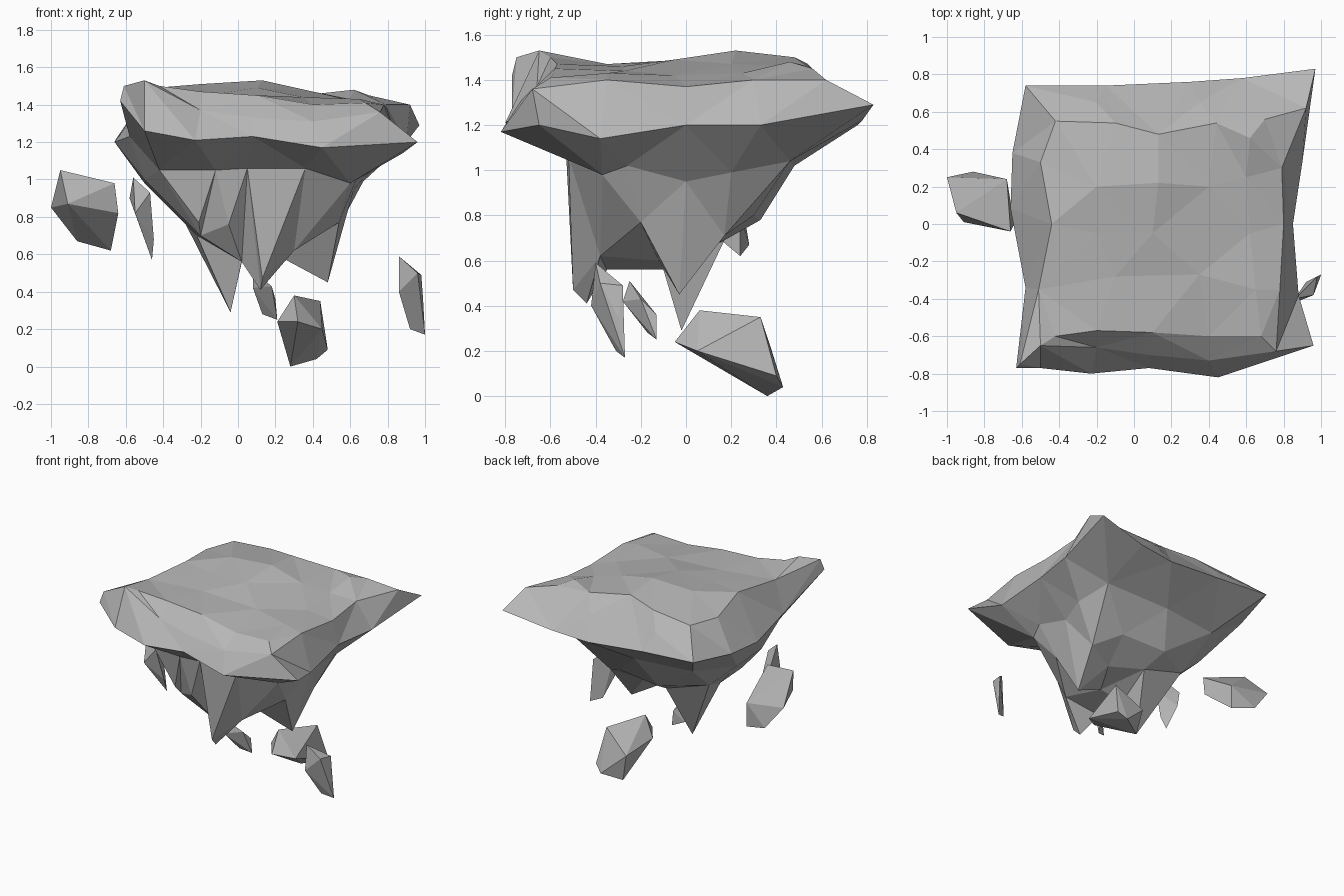
import bpy
import bmesh
from mathutils import Vector
from mathutils.geometry import delaunay_2d_cdt

default_cube = bpy.data.objects.get("Cube")
if default_cube:
    bpy.data.objects.remove(default_cube, do_unlink=True)


def make_material(name, colour):
    material = bpy.data.materials.new(name)
    material.use_nodes = True
    material.diffuse_color = colour
    material.node_tree.nodes["Principled BSDF"].inputs["Base Color"].default_value = colour
    return material


stone = make_material("grey stone", (0.47, 0.47, 0.47, 1))


def finish_object(name, bm):
    """Turn a bmesh into a flat shaded stone object."""
    bmesh.ops.recalc_face_normals(bm, faces=bm.faces)
    mesh = bpy.data.meshes.new(name)
    bm.to_mesh(mesh)
    bm.free()
    mesh.materials.append(stone)
    obj = bpy.data.objects.new(name, mesh)
    bpy.context.scene.collection.objects.link(obj)
    return obj


def loop_edges(start, count):
    """Index pairs that join a run of points into a closed loop."""
    return [(start + i, start + (i + 1) % count) for i in range(count)]


def add_terrain(bm, outline, inner_loop, peaks):
    """Triangulate height points, keeping the outline and inner loop as edges."""
    points = outline + inner_loop + peaks
    kept = loop_edges(0, len(outline)) + loop_edges(len(outline), len(inner_loop))
    flat = [Vector(point[:2]) for point in points]
    coords, _, faces, sources, _, _ = delaunay_2d_cdt(flat, kept, [], 1, 0.0001)
    verts = []
    for coord, source in zip(coords, sources):
        verts.append(bm.verts.new((coord.x, coord.y, points[source[0]][2])))
    for face in faces:
        bm.faces.new([verts[i] for i in face])


def add_boulder(name, corners):
    """Wrap a faceted hull around a few corner points."""
    bm = bmesh.new()
    verts = [bm.verts.new(corner) for corner in corners]
    hull = bmesh.ops.convex_hull(bm, input=verts)
    spare = {v for v in hull["geom_interior"] + hull["geom_unused"]
             if isinstance(v, bmesh.types.BMVert)}
    bmesh.ops.delete(bm, geom=list(spare), context="VERTS")
    return finish_object(name, bm)


# Widest outline of the island, anticlockwise from the front corner
rim = [
    (-.63, -.77, 1.42), (-.5, -.77, 1.26), (-.23, -.8, 1.21), (.08, -.77, 1.23),
    (.45, -.82, 1.17), (.96, -.65, 1.2), (.88, -.38, 1.14), (.85, 0, 1.2),
    (.9, .33, 1.2), (.97, .83, 1.29), (.58, .78, 1.22), (.3, .76, 1.2),
    (-.15, .74, 1.24), (-.58, .74, 1.27), (-.65, .38, 1.22), (-.66, .08, 1.2),
    (-.58, -.34, 1.23),
]

# Raised shoulder just inside the rim
shoulder = [
    (-.61, -.75, 1.5), (-.5, -.65, 1.53), (-.2, -.66, 1.37), (.08, -.7, 1.33),
    (.4, -.73, 1.31), (.76, -.68, 1.36), (.78, -.35, 1.4), (.8, 0, 1.37),
    (.79, .3, 1.4), (.92, .62, 1.4), (.7, .56, 1.45), (.44, .54, 1.46),
    (.13, .48, 1.5), (-.1, .54, 1.47), (-.42, .55, 1.44), (-.5, .33, 1.44),
    (-.44, 0, 1.49), (-.51, -.35, 1.47),
]

# Front ridge and gentle bumps across the top
plateau = [
    (-.42, -.6, 1.5), (-.2, -.57, 1.47), (.1, -.58, 1.45), (.4, -.6, 1.4),
    (.68, -.6, 1.41), (-.1, -.28, 1.46), (.35, -.27, 1.44), (.62, -.05, 1.42),
    (.13, .22, 1.53), (-.2, .2, 1.51), (.4, .2, 1.47), (.1, -.05, 1.49),
    (.6, .25, 1.43), (-.2, -.05, 1.48), (.65, -.35, 1.43), (.62, .46, 1.48),
    (.35, .65, 1.36), (-.2, .65, 1.36),
]

# Waist below the rim
waist = [
    (-.42, -.45, 1.05), (-.12, -.53, 1.05), (.05, -.53, 1.06), (.36, -.52, 1.06),
    (.6, -.37, .98), (.64, -.26, 1.02), (.62, 0, .95), (.67, .2, .99),
    (.62, .46, 1.04), (.1, .48, 1.02), (-.35, .42, 1.02), (-.5, .1, .98),
    (-.5, -.2, 1),
]

# Lower slopes and the hollows between the spikes
slopes = [
    (-.21, -.46, .77), (-.05, -.49, .76), (-.2, -.4, .7), (-.22, -.1, .7),
    (-.3, .15, .8), (0, .33, .78), (.35, .3, .8), (.05, .17, .69),
    (.54, -.2, .77), (.52, .17, .71), (.3, -.38, .62), (.2, -.12, .6),
    (.02, -.1, .56), (.02, -.35, .56), (.3, .08, .66),
]

# Hanging spike tips
spikes = [(-.04, -.02, .29), (.12, -.44, .41), (.13, -.5, .47), (.48, -.03, .45)]

island = bmesh.new()
add_terrain(island, rim, shoulder, plateau)
add_terrain(island, rim, waist, slopes + spikes)
bmesh.ops.remove_doubles(island, verts=island.verts, dist=0.001)
finish_object("floating_island", island)

# Loose boulders drifting around and below the island
boulders = {
    "right_boulder": [
        (-1, .25, .85), (-.95, .06, 1.05), (-.66, -.04, .98), (-.86, .28, .67),
        (-.68, .24, .62), (-.64, 0, .82), (-.91, .01, .87), (-.68, .24, .8),
    ],
    "right_shard": [
        (-.56, -.3, 1.01), (-.58, -.2, .9), (-.47, -.32, .93), (-.45, -.25, .68),
        (-.46, -.2, .57), (-.52, -.15, .75), (-.55, -.35, .82),
    ],
    "middle_shard": [
        (.08, -.25, .51), (.08, -.28, .42), (.18, -.2, .43), (.21, -.13, .25),
        (.13, -.17, .28), (.2, -.13, .36),
    ],
    "low_boulder": [
        (.32, -.05, .24), (.3, .06, .38), (.44, .33, .35), (.21, .1, .24),
        (.48, .4, .09), (.28, .36, 0), (.24, .38, .2), (.42, .43, .04),
        (.45, .05, .2),
    ],
    "left_shard": [
        (.86, -.4, .59), (.96, -.38, .5), (.86, -.42, .4), (.92, -.31, .2),
        (1, -.27, .17), (.98, -.28, .49), (.99, -.3, .35),
    ],
}
for name, corners in boulders.items():
    add_boulder(name, corners)
